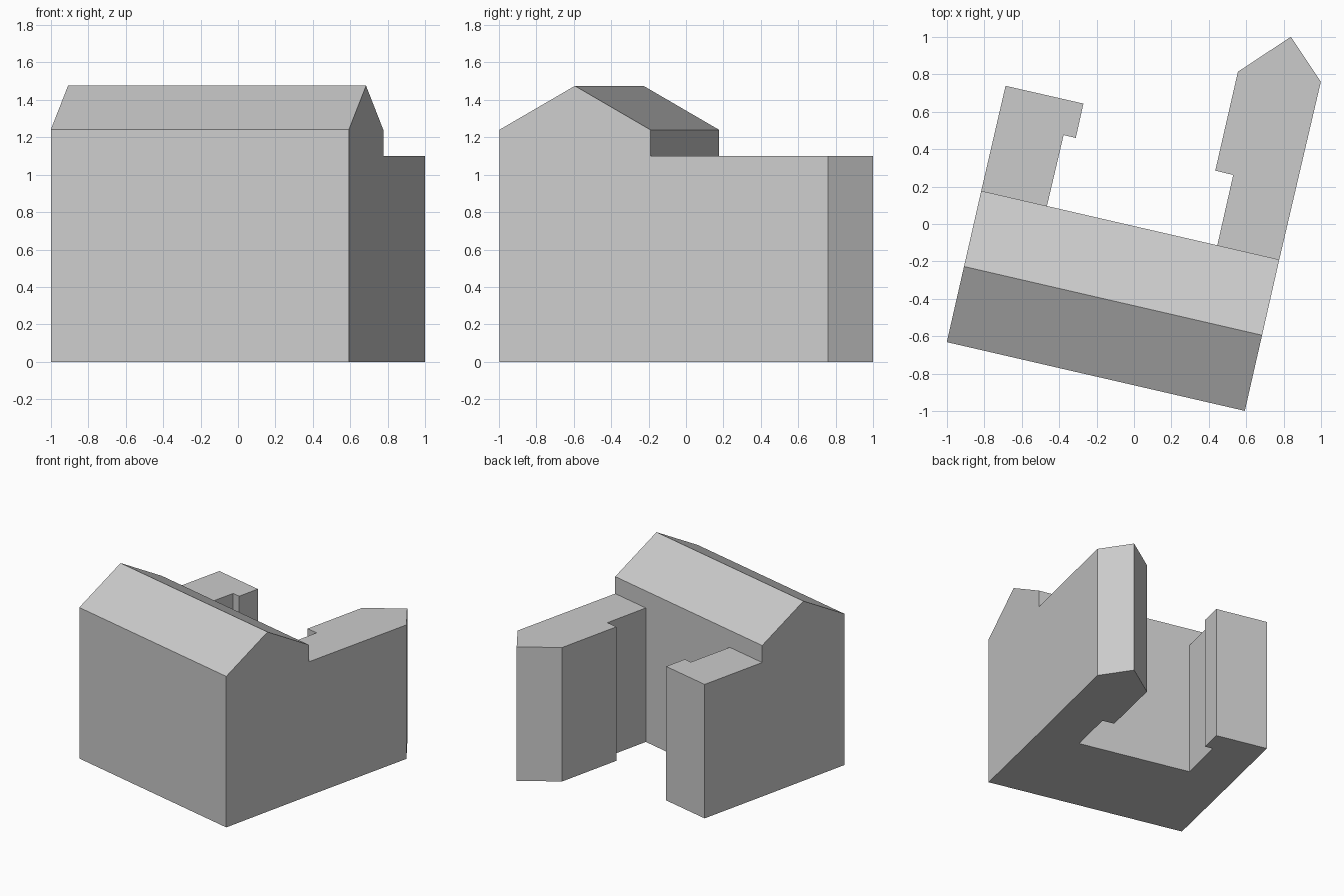
import bpy, bmesh
from mathutils import Vector

if "Cube" in bpy.data.objects:
    bpy.data.objects.remove(bpy.data.objects["Cube"], do_unlink=True)

GREY = (0.6, 0.6, 0.6, 1.0)
mat = bpy.data.materials.new("plain grey")
mat.use_nodes = True
mat.diffuse_color = GREY
mat.node_tree.nodes["Principled BSDF"].inputs["Base Color"].default_value = GREY


def extrude_profile(name, points, sweep):
    """Sweep a closed polygon along a vector into a flat-shaded solid."""
    bm = bmesh.new()
    face = bm.faces.new([bm.verts.new(p) for p in points])
    result = bmesh.ops.extrude_face_region(bm, geom=[face], use_keep_orig=True)
    moved = [g for g in result["geom"] if isinstance(g, bmesh.types.BMVert)]
    bmesh.ops.translate(bm, verts=moved, vec=sweep)
    bmesh.ops.recalc_face_normals(bm, faces=bm.faces)
    mesh = bpy.data.meshes.new(name)
    bm.to_mesh(mesh)
    bm.free()
    mesh.materials.append(mat)
    obj = bpy.data.objects.new(name, mesh)
    bpy.context.collection.objects.link(obj)
    return obj


EAVES, RIDGE, WING_TOP = 1.24, 1.475, 1.10
front_corner = Vector((0.592, -0.998, 0))
back_corner = Vector((0.776, -0.19, 0))
along = Vector((-1.592, 0.367, 0))
up = Vector((0, 0, 1))

# Main block with gabled roof, swept along its ridge
gable = [front_corner, back_corner, back_corner + up * EAVES,
         (front_corner + back_corner) / 2 + up * RIDGE,
         front_corner + up * EAVES]
extrude_profile("main_house", gable, along)

# Flat-roofed rear wings
wings = {
    "right_wing": [(-0.816, 0.177), (-0.465, 0.096), (-0.376, 0.475),
                   (-0.311, 0.46), (-0.27, 0.643), (-0.686, 0.738)],
    "left_wing": [(0.776, -0.19), (0.998, 0.76), (0.838, 1.0), (0.555, 0.813),
                  (0.434, 0.285), (0.53, 0.262), (0.445, -0.114)],
}
for name, outline in wings.items():
    extrude_profile(name, [(x, y, 0) for x, y in outline], up * WING_TOP)
